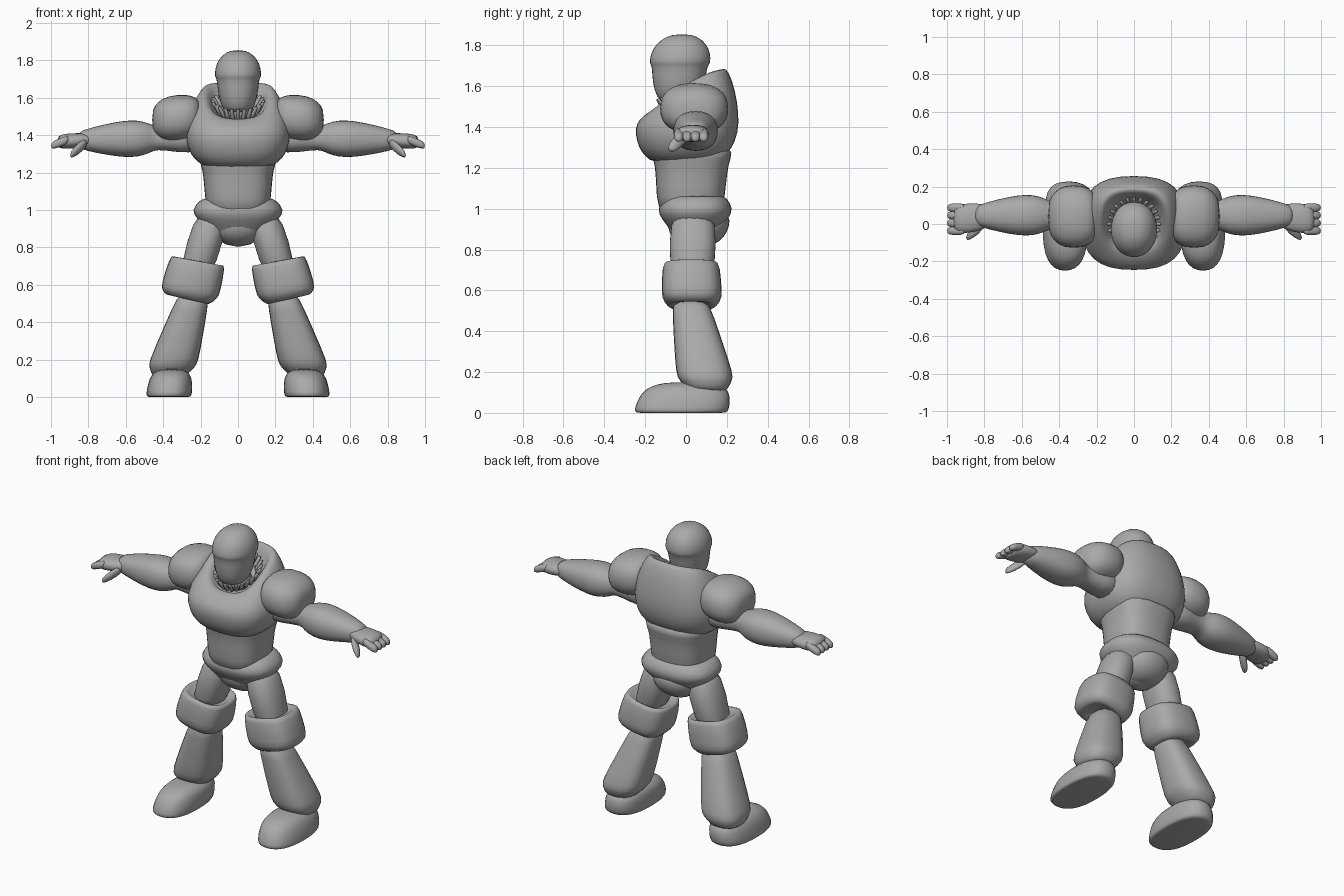
import bpy, bmesh, math
from mathutils import Vector

if "Cube" in bpy.data.objects:
    bpy.data.objects.remove(bpy.data.objects["Cube"], do_unlink=True)

grey = bpy.data.materials.new("plain grey")
grey.use_nodes = True
shade = 0.4
colour = (shade, shade, shade, 1)
grey.diffuse_color = colour
grey.node_tree.nodes["Principled BSDF"].inputs["Base Color"].default_value = colour


def rounded(value, square):
    """Superellipse coordinate: a higher square gives boxier sections."""
    return math.copysign(abs(value) ** (2 / square), value)


def flat(position, u, v):
    return 0


def loft(name, start, end, profile, ratio=1, axis="z", square=2.3,
         sides=16, mirror=True, tilt=flat):
    """Skin sections whose centres lie on the line from start to end.
    Profile pairs are the position along the axis and the half width;
    ratio is the second half width over the first."""
    start, end = Vector(start), Vector(end)
    along = "xyz".index(axis)
    bm = bmesh.new()
    loops = []
    for position, size in profile:
        fraction = (position - start[along]) / (end[along] - start[along])
        centre = start + (end - start) * fraction
        loop = []
        for i in range(sides):
            angle = math.tau * (i + 0.5) / sides
            u = rounded(math.cos(angle), square)
            v = rounded(math.sin(angle), square)
            if axis == "z":
                offset = Vector((size * u, size * ratio * v, tilt(position, u, v)))
            else:
                offset = Vector((0, size * u, size * ratio * v))
            loop.append(bm.verts.new(centre + offset))
        loops.append(loop)
    for low, high in zip(loops, loops[1:]):
        for i in range(sides):
            j = (i + 1) % sides
            bm.faces.new((low[i], low[j], high[j], high[i]))
    bm.faces.new(loops[0][::-1])
    bm.faces.new(loops[-1])
    bmesh.ops.recalc_face_normals(bm, faces=bm.faces)
    mesh = bpy.data.meshes.new(name)
    bm.to_mesh(mesh)
    bm.free()
    mesh.materials.append(grey)
    mesh.shade_smooth()
    part = bpy.data.objects.new(name, mesh)
    bpy.context.collection.objects.link(part)
    if mirror:
        part.modifiers.new("Mirror", "MIRROR")
    part.modifiers.new("Subdivision", "SUBSURF")


def collar_slope(z, u, v):
    """Raise the back and dip the front more and more above the chest."""
    return max(0, z - 1.4) * 0.45 * (v - 0.4 * v * v)


def knee_slope(z, u, v):
    """Raise the outer side of the guard."""
    return 0.025 * u


# Torso: waist, overhanging chest with hollow collar, belt and seat
loft("waist", (0, 0.02, 0.95), (0, 0.03, 1.3),
     [(0.95, 0.16), (1.06, 0.18), (1.18, 0.187), (1.24, 0.2), (1.32, 0.23)],
     ratio=0.95, square=2.7, mirror=False)
loft("chest", (0, -0.01, 1.2), (0, 0.02, 1.6),
     [(1.22, 0.18), (1.26, 0.22), (1.29, 0.255), (1.37, 0.287), (1.45, 0.283),
      (1.54, 0.257), (1.62, 0.21), (1.63, 0.18), (1.6, 0.15), (1.5, 0.12)],
     ratio=0.9, square=2.7, mirror=False, tilt=collar_slope)
loft("pelvis", (0, 0.045, 1), (0, 0.04, 0.8),
     [(1.07, 0.18), (1.05, 0.21), (1, 0.255), (0.95, 0.225), (0.88, 0.14), (0.8, 0.07)],
     ratio=0.75, square=2.5, mirror=False)
loft("seat", (0, 0.065, 1), (0, 0.055, 0.8),
     [(1, 0.14), (0.94, 0.16), (0.88, 0.145), (0.84, 0.11), (0.81, 0.06)], mirror=False)

# Neck and helmet with a brow ledge
loft("neck", (0, -0.02, 1.4), (0, -0.01, 1.6), [(1.45, 0.1), (1.6, 0.09)], mirror=False)
loft("helmet", (0, -0.045, 1.5), (0, -0.02, 1.85),
     [(1.52, 0.06), (1.54, 0.085), (1.62, 0.11), (1.7, 0.115), (1.71, 0.126),
      (1.735, 0.127), (1.785, 0.118), (1.83, 0.085), (1.855, 0.04)],
     ratio=1.2, square=2.1, mirror=False)

# Small folds of collar lining around the neck
folds = 24
for n in range(folds):
    angle = math.tau * n / folds
    c, s = math.cos(angle), math.sin(angle)
    z = 1.57 + 0.05 * s
    loft("collar_fold", (0.1 * c, 0.1 * s, z - 0.05), (0.14 * c, 0.14 * s, z + 0.02),
         [(z - 0.05, 0.015), (z, 0.014), (z + 0.02, 0.01)], sides=6, mirror=False)

# Shoulder pads, arms and hands
loft("shoulder_pad", (0.2, 0.04, 1.5), (0.46, 0.04, 1.48),
     [(0.2, 0.1), (0.22, 0.14), (0.27, 0.172), (0.38, 0.172), (0.43, 0.13), (0.46, 0.08)],
     ratio=0.74, axis="x", square=2.4)
loft("arm", (0.2, 0.05, 1.39), (0.8, 0.045, 1.375),
     [(0.2, 0.1), (0.32, 0.09), (0.44, 0.065), (0.47, 0.09), (0.54, 0.113),
      (0.62, 0.11), (0.72, 0.09), (0.8, 0.068), (0.86, 0.05)],
     ratio=0.9, axis="x")
loft("hand", (0.8, 0.04, 1.375), (0.95, 0.025, 1.365),
     [(0.76, 0.06), (0.85, 0.078), (0.91, 0.082), (0.97, 0.07)], ratio=0.52, axis="x")
for n, finger in enumerate(["index", "middle", "ring", "little"]):
    y = 0.041 * n - 0.036
    loft(finger + "_finger", (0.9, y, 1.38), (1, y, 1.342),
         [(0.9, 0.025), (0.95, 0.025), (0.98, 0.024), (1, 0.016)],
         axis="x", square=2.6, sides=8)
loft("thumb", (0.8, 0, 1.37), (0.9, -0.075, 1.29),
     [(0.8, 0.03), (0.86, 0.035), (0.9, 0.02)], axis="x", sides=8)

# Legs, knee guards, boots and feet
loft("thigh", (0.13, 0.035, 1), (0.24, 0.03, 0.6),
     [(1, 0.085), (0.85, 0.1), (0.6, 0.09)], ratio=1.2)
loft("knee_guard", (0.215, 0.025, 0.73), (0.27, 0.03, 0.51),
     [(0.7, 0.1), (0.735, 0.135), (0.725, 0.153), (0.58, 0.162), (0.55, 0.153),
      (0.51, 0.11), (0.54, 0.08)],
     ratio=0.95, square=3, sides=12, tilt=knee_slope)
loft("boot", (0.25, 0.03, 0.5), (0.35, 0.095, 0.17),
     [(0.56, 0.08), (0.5, 0.095), (0.23, 0.132), (0.17, 0.135), (0.14, 0.11), (0.1, 0.09)],
     ratio=1.06, square=2.7, sides=12)
loft("foot", (0.37, -0.025, 0), (0.355, 0.01, 0.15),
     [(0, 0.1), (0, 0.12), (0.02, 0.125), (0.08, 0.12), (0.12, 0.106), (0.14, 0.08), (0.15, 0.05)],
     ratio=1.9, square=2.5)
